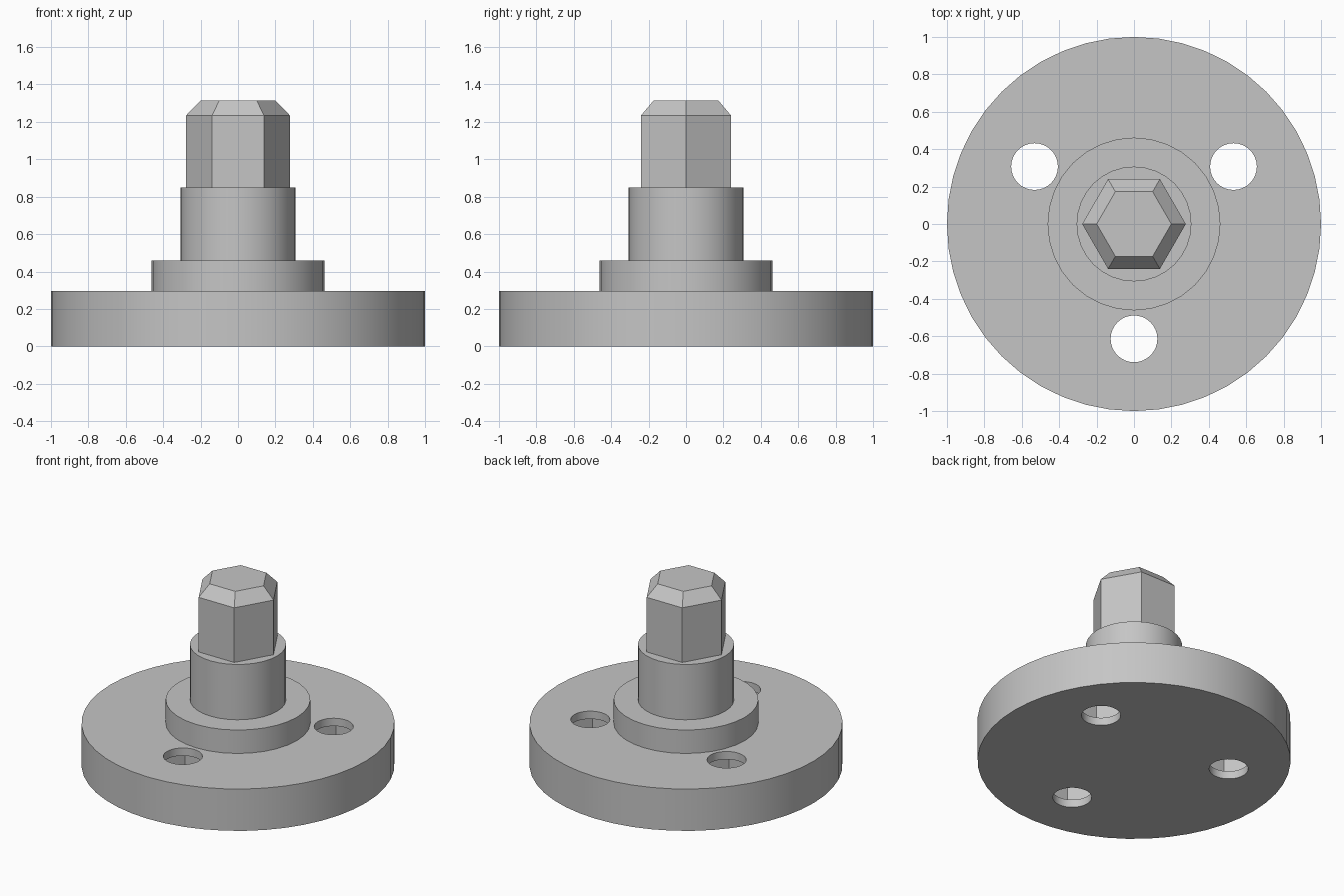
import bpy, bmesh
from math import radians, cos, sin, tau
from mathutils import Matrix

if "Cube" in bpy.data.objects:
    bpy.data.objects.remove(bpy.data.objects["Cube"], do_unlink=True)

grey = bpy.data.materials.new("machined_grey")
grey.use_nodes = True
colour = (0.56, 0.56, 0.56, 1)
grey.diffuse_color = colour
grey.node_tree.nodes["Principled BSDF"].inputs["Base Color"].default_value = colour


def add_prism(bm, sides, r_low, r_high, z0, z1, at=(0, 0)):
    """Capped prism or frustum with its first corner on +x."""
    rings = []
    for r, z in ((r_low, z0), (r_high, z1)):
        rings.append([bm.verts.new((at[0] + r * cos(tau * i / sides),
                                    at[1] + r * sin(tau * i / sides), z))
                      for i in range(sides)])
    low, high = rings
    bm.faces.new(low[::-1])
    bm.faces.new(high)
    for i in range(sides):
        j = (i + 1) % sides
        bm.faces.new((low[i], low[j], high[j], high[i]))


def make_object(name, bm):
    mesh = bpy.data.meshes.new(name)
    bm.to_mesh(mesh)
    bm.free()
    mesh.materials.append(grey)
    obj = bpy.data.objects.new(name, mesh)
    bpy.context.collection.objects.link(obj)
    return obj


def disc(name, sides, radius, z0, z1):
    bm = bmesh.new()
    add_prism(bm, sides, radius, radius, z0, z1)
    return make_object(name, bm)


def activate(obj):
    bpy.ops.object.select_all(action='DESELECT')
    obj.select_set(True)
    bpy.context.view_layer.objects.active = obj


# Stacked round parts
flange_top, hub_top, shaft_top = 0.295, 0.46, 0.85
flange = disc("flange", 48, 1.0, 0, flange_top)
hub = disc("hub", 32, 0.462, flange_top, hub_top)
shaft = disc("shaft", 32, 0.307, hub_top, shaft_top)

# Hexagonal drive end with a chamfered tip
bm = bmesh.new()
add_prism(bm, 6, 0.277, 0.277, shaft_top, 1.235)
tip = max(bm.faces, key=lambda f: f.calc_center_median().z)
tip = bmesh.ops.extrude_face_region(bm, geom=[tip])["geom"]
verts = [g for g in tip if isinstance(g, bmesh.types.BMVert)]
bmesh.ops.scale(bm, vec=(0.72, 0.72, 1), verts=verts)
bmesh.ops.translate(bm, vec=(0, 0, 0.08), verts=verts)
old_cap = [f for f in bm.faces
           if abs(f.calc_center_median().z - 1.235) < 1e-4 and len(f.verts) == 6]
bmesh.ops.delete(bm, geom=old_cap, context='FACES_ONLY')
make_object("hex_drive", bm)

# Bolt holes with hexagonal captive pockets inside the flange
lip = 0.055
cutters = (("bolt_hole_cutter", 32, 0.125, -0.1, flange_top + 0.1),
           ("nut_pocket_cutter", 6, 0.17, lip, flange_top - lip))
for name, sides, radius, z0, z1 in cutters:
    bm = bmesh.new()
    for angle in (-90, 30, 150):
        a = radians(angle)
        add_prism(bm, sides, radius, radius, z0, z1, (0.614 * cos(a), 0.614 * sin(a)))
    cutter = make_object(name, bm)
    cutter.hide_render = True
    cut = flange.modifiers.new(name, 'BOOLEAN')
    cut.operation = 'DIFFERENCE'
    cut.solver = 'EXACT'
    cut.object = cutter
    activate(flange)
    bpy.ops.object.modifier_apply(modifier=cut.name)
    bpy.data.objects.remove(cutter, do_unlink=True)

# Smooth round walls, crisp rims
for part in (flange, hub, shaft):
    activate(part)
    bpy.ops.object.shade_smooth_by_angle(angle=radians(30))
